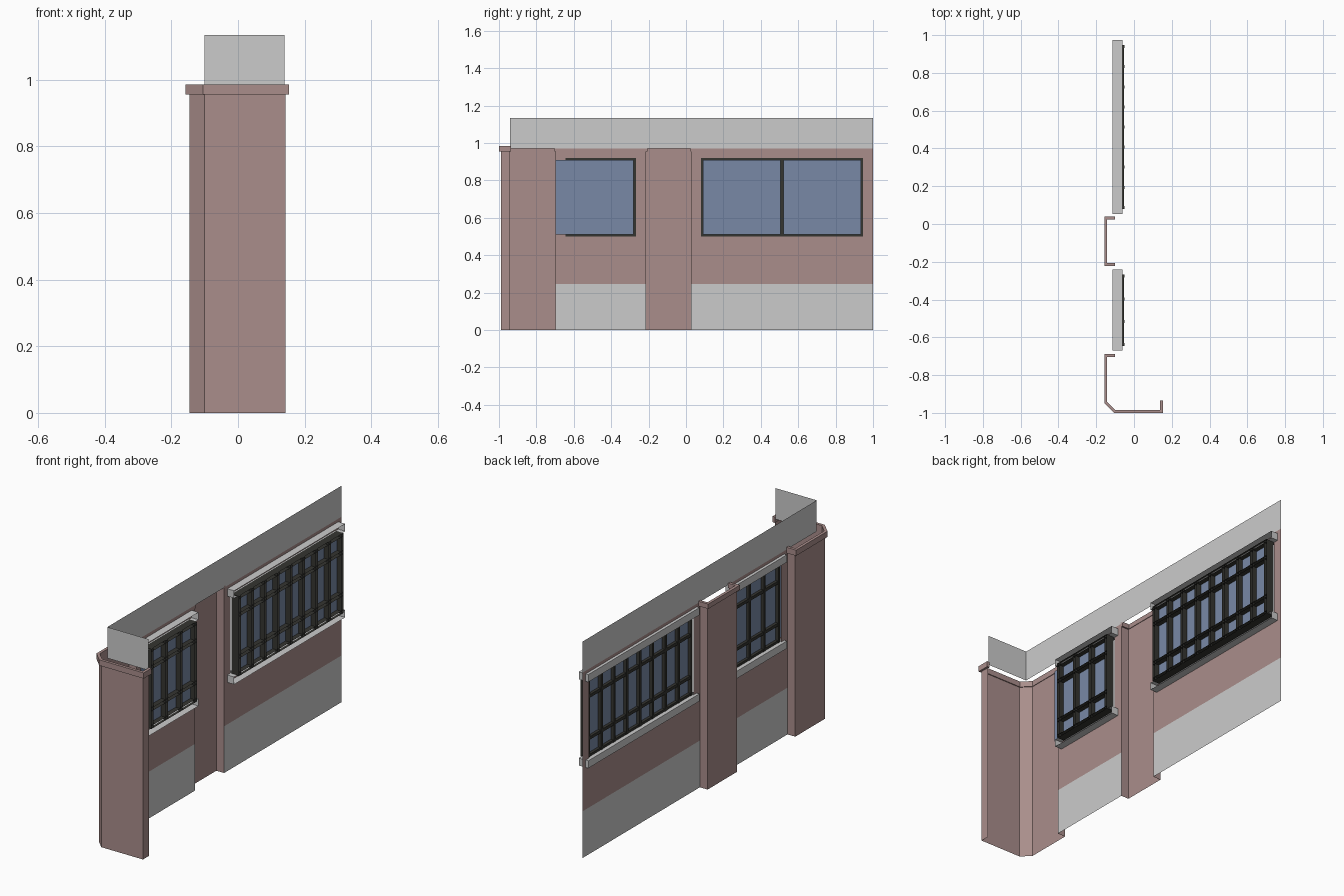
import bpy, bmesh

if "Cube" in bpy.data.objects:
    bpy.data.objects.remove(bpy.data.objects["Cube"])


def mat(name, c):
    m = bpy.data.materials.new(name)
    m.diffuse_color = (*c, 1)
    m.use_nodes = True
    m.node_tree.nodes["Principled BSDF"].inputs["Base Color"].default_value = m.diffuse_color
    return m


BRICK = mat("brick", (0.40, 0.27, 0.26))
GLASS = mat("glass", (0.19, 0.25, 0.38))
DARK = mat("dark_metal", (0.035, 0.035, 0.03))


def finish(name, bm, m=None):
    me = bpy.data.meshes.new(name)
    bm.to_mesh(me)
    bm.free()
    ob = bpy.data.objects.new(name, me)
    bpy.context.collection.objects.link(ob)
    if m:
        me.materials.append(m)
    return ob


def rect(bm, x, y0, y1, z0, z1):
    # upright rectangle facing -x
    bm.faces.new([bm.verts.new(p) for p in
                  ((x, y1, z0), (x, y0, z0), (x, y0, z1), (x, y1, z1))])


def open_box(bm, x0, x1, y0, y1, z0, z1):
    # box whose inner (+x) side is left open
    v = [bm.verts.new((x, y, z)) for x in (x0, x1) for y in (y0, y1) for z in (z0, z1)]
    for f in ((0, 1, 3, 2), (0, 4, 5, 1), (2, 3, 7, 6), (0, 2, 6, 4), (1, 5, 7, 3)):
        bm.faces.new([v[i] for i in f])


def ribbon(name, path, z0, z1, m=None, thick=0):
    # vertical strip along a plan path
    bm = bmesh.new()
    lo = [bm.verts.new((x, y, z0)) for x, y in path]
    hi = [bm.verts.new((x, y, z1)) for x, y in path]
    for i in range(len(path) - 1):
        bm.faces.new((lo[i], lo[i + 1], hi[i + 1], hi[i]))
    ob = finish(name, bm, m)
    if thick:
        s = ob.modifiers.new("thickness", 'SOLIDIFY')
        s.thickness, s.offset, s.use_even_offset = thick, -1, True
    return ob


W = -0.10                 # wall plane
Z0, Z1 = 0.50, 0.92       # window opening height

# parapet band wrapping the corner
ribbon("parapet", [(W, 1), (W, -0.94), (0.14, -0.94)], 0.972, 1.135)

# pillars and their caps
ribbon("middle_pillar", [(W, 0.028), (-0.145, 0.028), (-0.145, -0.215), (W, -0.215)],
       0, 0.965, BRICK)
ribbon("middle_pillar_cap", [(W, 0.04), (-0.157, 0.04), (-0.157, -0.222), (W, -0.222)],
       0.955, 0.98, BRICK, 0.015)
ribbon("corner_pillar", [(W, -0.698), (-0.145, -0.698), (-0.145, -0.945), (W, -0.99),
                         (0.142, -0.99), (0.142, -0.94)], 0, 0.965, BRICK)
ribbon("corner_pillar_cap", [(W, -0.688), (-0.157, -0.688), (-0.157, -0.948), (-0.105, -1.0),
                             (0.153, -1.0), (0.153, -0.935)], 0.955, 0.985, BRICK, 0.015)

# each bay: wall range, window range, pane ranges, number of columns
bays = [("small", -0.698, -0.215, -0.645, -0.268, [(-0.697, -0.281)], 3),
        ("large", 0.028, 1.0, 0.08, 0.947, [(0.091, 0.506), (0.521, 0.936)], 8)]

for n, a, b, w0, w1, panes, cols in bays:
    # grey base
    bm = bmesh.new()
    rect(bm, W, a, b, 0, 0.245)
    finish(n + "_wall_base", bm)

    # brick around the opening
    bm = bmesh.new()
    rect(bm, W, a, b, 0.245, Z0)
    rect(bm, W, a, b, Z1, 0.972)
    rect(bm, W, a, w0, Z0, Z1)
    rect(bm, W, w1, b, Z0, Z1)
    finish(n + "_brick_wall", bm, BRICK)

    # sill and lintel
    for part, z in (("sill", 0.465), ("lintel", Z1 - 0.003)):
        bm = bmesh.new()
        open_box(bm, -0.115, -0.06, w0 - 0.026, w1 + 0.027, z, z + 0.039)
        finish(f"{n}_{part}", bm)

    # glass
    bm = bmesh.new()
    for p0, p1 in panes:
        rect(bm, -0.078, p0, p1, Z0 + 0.012, Z1 - 0.012)
    finish(n + "_glass", bm, GLASS)

    # frame and glazing bars
    bm = bmesh.new()
    t = 0.008
    f0, f1 = w0 + t, w1 - t
    for i in range(cols + 1):
        y = f0 + (f1 - f0) * i / cols
        open_box(bm, -0.095, -0.05, y - t, y + t, Z0 + 0.002, Z1 - 0.002)
    for z in (Z0 + t, 0.60, 0.82, Z1 - t):
        open_box(bm, -0.093, -0.052, w0, w1, z - t, z + t)
    finish(n + "_window_bars", bm, DARK)
